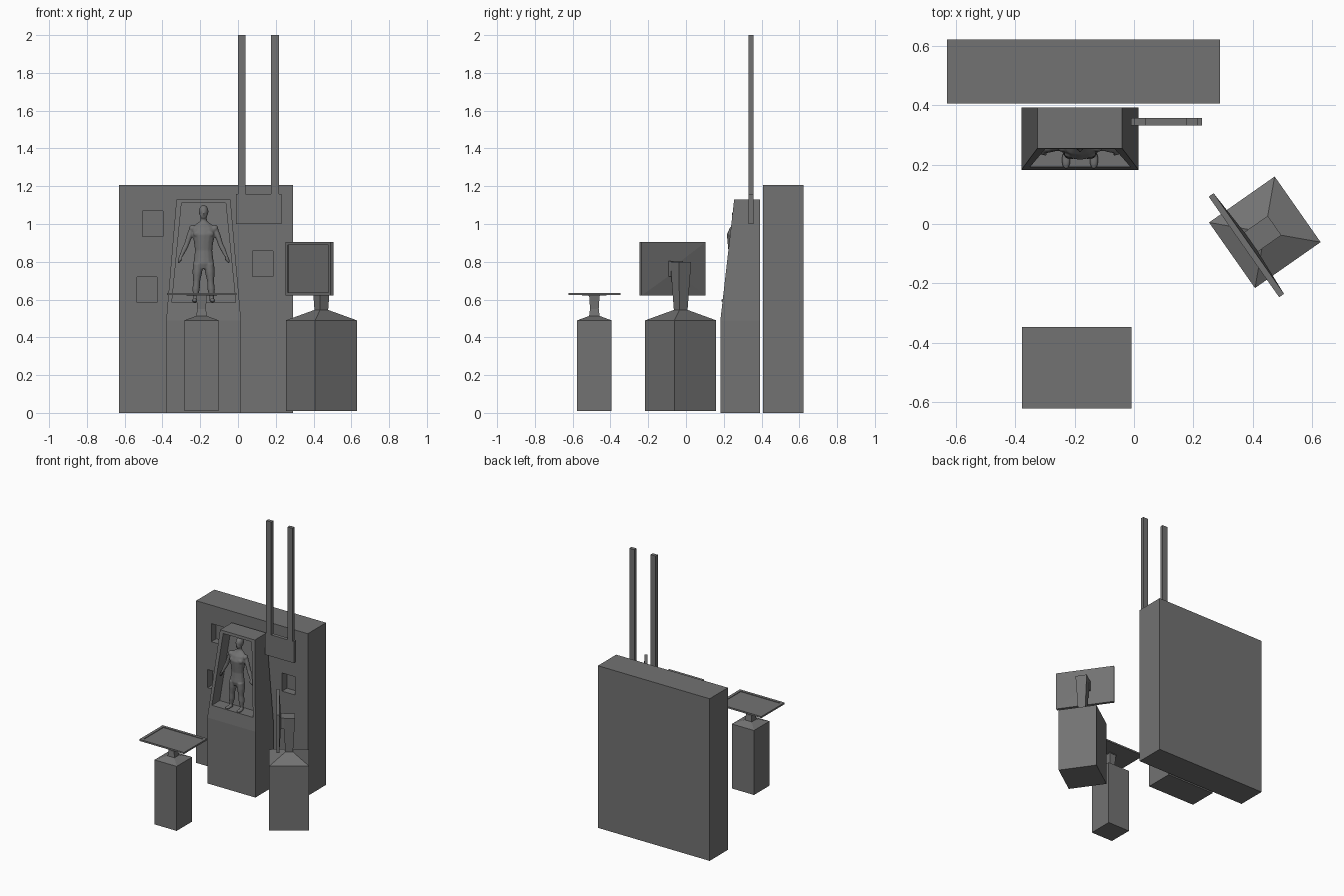
import bpy, bmesh, math
from mathutils import Matrix

if "Cube" in bpy.data.objects:
    bpy.data.objects.remove(bpy.data.objects["Cube"])

grey = bpy.data.materials.new("dark_grey")
grey.diffuse_color = (0.17, 0.17, 0.17, 1)
grey.use_nodes = True
grey.node_tree.nodes["Principled BSDF"].inputs["Base Color"].default_value = grey.diffuse_color


def finish(name, bm, matrix=Matrix()):
    bmesh.ops.recalc_face_normals(bm, faces=bm.faces)
    me = bpy.data.meshes.new(name)
    bm.to_mesh(me)
    bm.free()
    me.materials.append(grey)
    ob = bpy.data.objects.new(name, me)
    ob.matrix_world = matrix
    bpy.context.collection.objects.link(ob)
    return ob


def loft(bm, rings):
    """Skin a list of point rings and cap both ends."""
    vs = [[bm.verts.new(p) for p in r] for r in rings]
    n = len(vs[0])
    for a, b in zip(vs, vs[1:]):
        for i in range(n):
            j = (i + 1) % n
            bm.faces.new((a[i], a[j], b[j], b[i]))
    bm.faces.new(vs[0][::-1])
    return bm.faces.new(vs[-1])


def rect(x0, x1, y0, y1, z):
    return [(x0, y0, z), (x1, y0, z), (x1, y1, z), (x0, y1, z)]


def box(name, x0, x1, y0, y1, z0, z1):
    bm = bmesh.new()
    loft(bm, [rect(x0, x1, y0, y1, z0), rect(x0, x1, y0, y1, z1)])
    return finish(name, bm)


def stack(name, sections, matrix):
    """Square column from (half width, height) pairs."""
    bm = bmesh.new()
    loft(bm, [rect(-h, h, -h, h, z) for h, z in sections])
    return finish(name, bm, matrix)


def panel(name, w, d, thick, rim, back, half, matrix):
    """Slab facing local +z: sunken rimmed face, shallow tapered back and a stub."""
    bm = bmesh.new()
    w, d, t = w / 2, d / 2, thick / 2
    loft(bm, [rect(-half, half, -half, half, -back),
              rect(-half, half, -half, half, -t - (back - t) * 0.3),
              rect(-w, w, -d, d, -t),
              rect(-w, w, -d, d, t),
              rect(rim - w, w - rim, rim - d, d - rim, t),
              rect(rim - w, w - rim, rim - d, d - rim, t * 0.3)])
    return finish(name, bm, matrix)


def cut(target, cutter):
    m = target.modifiers.new("cut", 'BOOLEAN')
    m.operation, m.solver, m.object = 'DIFFERENCE', 'EXACT', cutter
    cutter.hide_render = True
    cutter.hide_set(True)


# back wall with three small niches
wall = box("back_wall", -0.63, 0.29, 0.407, 0.622, 0, 1.207)
for i, (x, z) in enumerate([(-0.505, 0.935), (-0.535, 0.585), (0.078, 0.723)]):
    cut(wall, box(f"niche_cutter_{i}", x, x + 0.107, 0.3, 0.465, z, z + 0.135))

# pod: straight base, tapered and sloped upper half
bm = bmesh.new()
loft(bm, [rect(-0.38, 0.016, 0.182, 0.393, 0),
          rect(-0.38, 0.016, 0.182, 0.393, 0.49),
          rect(-0.326, -0.04, 0.255, 0.393, 1.13)])
pod = finish("pod_shell", bm)
bm = bmesh.new()
zb, zt = 0.585, 1.11
loft(bm, [[(-0.350, y, zb), (-0.012, y, zb), (-0.065, y + 0.06, zt), (-0.299, y + 0.06, zt)]
          for y in (0.08, 0.285)])
cut(pod, finish("pod_cutter", bm))

# figure: elliptical lofts and ellipsoids fused by a voxel remesh
CX = -0.182
bm = bmesh.new()


def tube(points):
    loft(bm, [[(CX + x + rx * math.cos(a), y + ry * math.sin(a), z)
               for a in (k * math.tau / 12 for k in range(12))]
              for x, y, z, rx, ry in points])


def blob(x, y, z, sx, sy, sz, tilt=0):
    m = (Matrix.Translation((CX + x, y, z)) @ Matrix.Rotation(tilt, 4, 'Y')
         @ Matrix.Diagonal((sx, sy, sz, 1)))
    bmesh.ops.create_uvsphere(bm, u_segments=14, v_segments=10, radius=1, matrix=m)


tube([(0, .250, .762, .035, .026), (0, .252, .79, .055, .036), (0, .254, .82, .051, .034),
      (0, .255, .86, .046, .031), (0, .256, .90, .051, .036), (0, .257, .945, .060, .041),
      (0, .264, .98, .062, .032), (0, .272, 1.000, .040, .022), (0, .276, 1.015, .018, .018),
      (0, .280, 1.05, .016, .017)])
blob(0, .281, 1.066, .026, .033, .035)
blob(0, .268, 1.044, .019, .021, .020)
blob(0, .246, 1.053, .005, .006, .008)
for s in (-1, 1):
    blob(s * .058, .263, .976, .020, .021, .020)
    blob(s * .026, .234, .947, .028, .012, .018)
    tube([(s * .060, .264, .982, .014, .016), (s * .074, .262, .94, .016, .017),
          (s * .089, .259, .895, .014, .015), (s * .099, .256, .873, .015, .015),
          (s * .119, .248, .830, .010, .010)])
    blob(s * .126, .246, .814, .009, .014, .024, -s * .35)
    blob(s * .117, .236, .818, .005, .006, .014)
    tube([(s * .030, .250, .79, .026, .032), (s * .033, .248, .745, .026, .030),
          (s * .037, .244, .695, .018, .021), (s * .040, .246, .655, .020, .023),
          (s * .043, .242, .61, .011, .013), (s * .043, .240, .592, .013, .018)])
    blob(s * .047, .216, .595, .015, .032, .011)
figure = finish("standing_figure", bm)
rm = figure.modifiers.new("fuse", 'REMESH')
rm.mode, rm.voxel_size, rm.use_smooth_shade = 'VOXEL', 0.004, True
sm = figure.modifiers.new("soften", 'SMOOTH')
sm.factor, sm.iterations = 0.5, 4

# plaque with two tall posts
box("post_plaque", -0.010, 0.229, 0.332, 0.358, 1.0, 1.16)
for side, x in (("left", 0.0), ("right", 0.175)):
    box(f"post_{side}", x, x + 0.041, 0.332, 0.358, 1.15, 2.0)

# tray on a pedestal
tray_at = Matrix.Translation((-0.193, -0.485, 0))
stack("tray_pedestal", [(.091, .01), (.091, .49), (.028, .513), (.023, .55), (.028, .625)],
      tray_at)
panel("tray", 0.368, 0.274, 0.012, 0.021, 0.012, 0.03,
      tray_at @ Matrix.Translation((0, 0, 0.63)))

# screen on a turned pedestal, local -y is its front
screen_at = (Matrix.Translation((0.441, -0.028, 0))
             @ Matrix.Rotation(math.radians(-55), 4, 'Z'))
stack("screen_pedestal", [(.135, .01), (.135, .49), (.026, .545), (.040, .80)], screen_at)
panel("screen", 0.414, 0.284, 0.02, 0.016, 0.042, 0.04,
      screen_at @ Matrix.Translation((0, -0.076, 0.763)) @ Matrix.Rotation(math.pi / 2, 4, 'X'))
